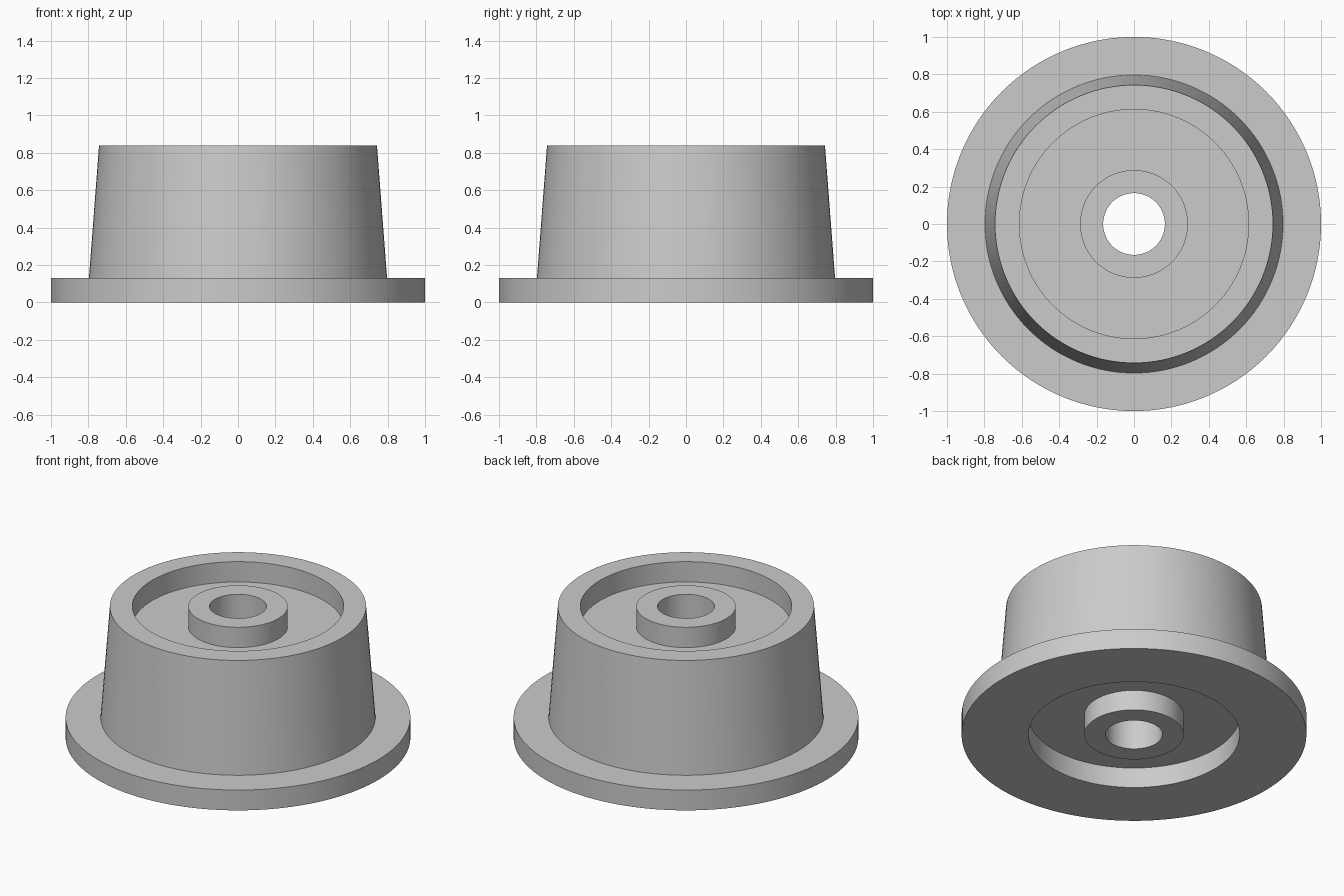
import bpy
import bmesh
import math

SEGMENTS = 128
HEIGHT = 0.84          # overall height
FLANGE = 0.13          # flange thickness
RECESS = 0.13          # depth of the ring recess on each face
BORE, HUB, WELL = 0.165, 0.288, 0.613   # radii of bore, hub and recess wall

cube = bpy.data.objects.get("Cube")
if cube:
    bpy.data.objects.remove(cube, do_unlink=True)

grey = bpy.data.materials.new("plain grey")
grey.use_nodes = True
colour = (0.6, 0.6, 0.6, 1.0)
grey.diffuse_color = colour
grey.node_tree.nodes["Principled BSDF"].inputs["Base Color"].default_value = colour


def lathe(name, profile, material):
    """Revolve a closed (radius, height) profile around the z axis."""
    bm = bmesh.new()
    verts = [bm.verts.new((r, 0, z)) for r, z in profile]
    edges = [bm.edges.new((a, b)) for a, b in zip(verts, verts[1:] + verts[:1])]
    bmesh.ops.spin(bm, geom=verts + edges, cent=(0, 0, 0), axis=(0, 0, 1),
                   angle=math.tau, steps=SEGMENTS, use_merge=True)
    bmesh.ops.remove_doubles(bm, verts=bm.verts, dist=1e-5)
    bmesh.ops.recalc_face_normals(bm, faces=bm.faces)
    mesh = bpy.data.meshes.new(name)
    bm.to_mesh(mesh)
    bm.free()
    mesh.materials.append(material)
    obj = bpy.data.objects.new(name, mesh)
    bpy.context.collection.objects.link(obj)
    bpy.ops.object.select_all(action="DESELECT")
    obj.select_set(True)
    bpy.context.view_layer.objects.active = obj
    bpy.ops.object.shade_smooth_by_angle(angle=math.radians(30))
    return obj


# Flange, tapered tread, recessed faces and bored hub in one solid section
lathe("flanged_wheel", [
    (BORE, 0), (HUB, 0), (HUB, RECESS), (WELL, RECESS), (WELL, 0),
    (1, 0), (1, FLANGE), (0.797, FLANGE), (0.743, HEIGHT),
    (WELL, HEIGHT), (WELL, HEIGHT - RECESS), (HUB, HEIGHT - RECESS),
    (HUB, HEIGHT), (BORE, HEIGHT),
], grey)
